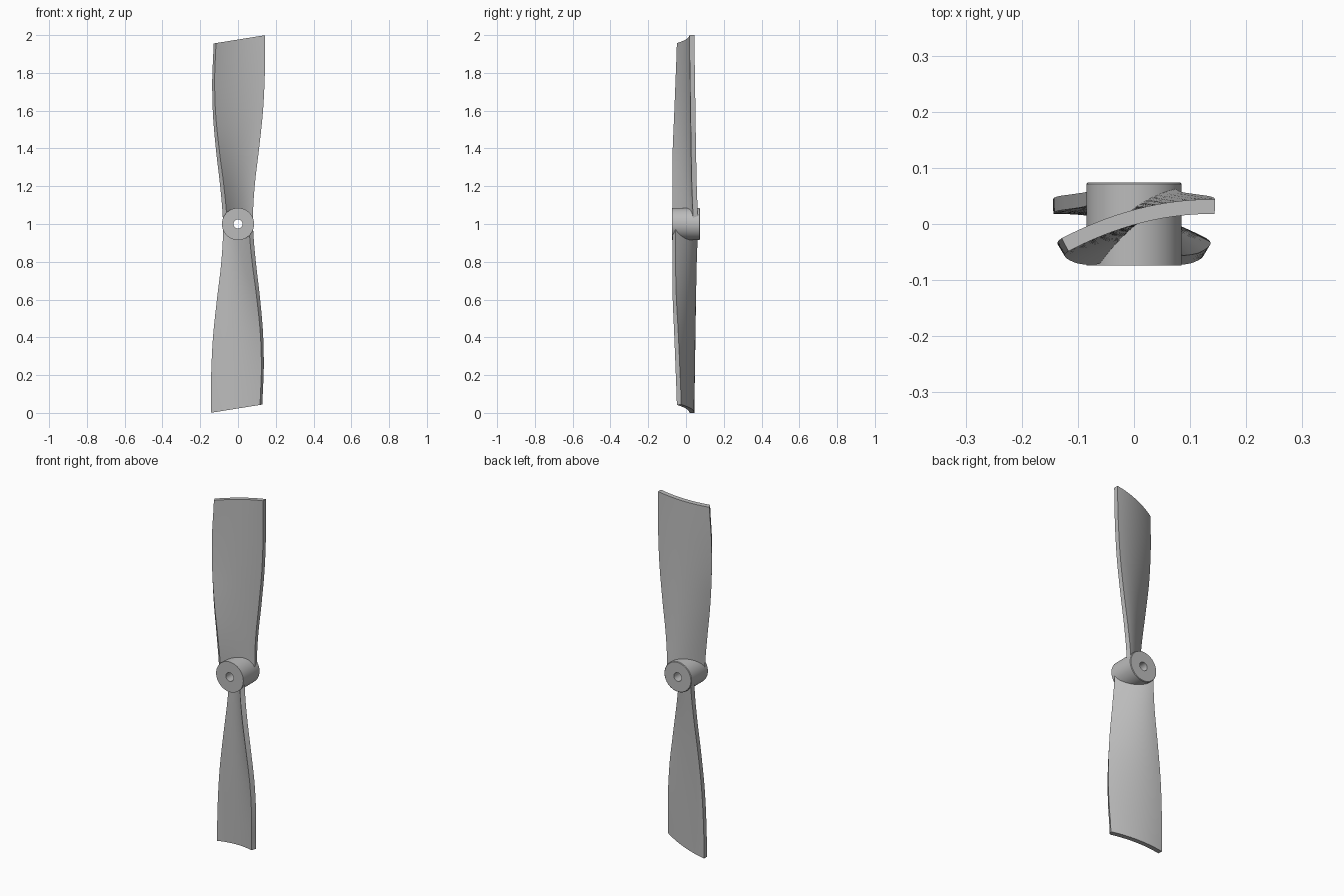
import bpy
import bmesh
import math
from mathutils import Vector, Matrix

cube = bpy.data.objects.get("Cube")
if cube:
    bpy.data.objects.remove(cube, do_unlink=True)

grey = bpy.data.materials.new("plain grey")
grey.use_nodes = True
colour = (0.5, 0.5, 0.5, 1)
grey.diffuse_color = colour
grey.node_tree.nodes["Principled BSDF"].inputs["Base Color"].default_value = colour

CENTRE = Vector((0, 0, 1))
ROOT_Z = 1.03
HALF_THICK = 0.013

# Blade stations: height, leading edge x and y, trailing edge x and y
STATIONS = [
    (1.03, -0.078, -0.072, 0.079, 0.063),
    (1.2, -0.092, -0.073, 0.090, 0.057),
    (1.4, -0.115, -0.070, 0.114, 0.053),
    (1.6, -0.133, -0.061, 0.135, 0.050),
    (1.8, -0.138, -0.053, 0.145, 0.047),
    (2.0, -0.131, -0.046, 0.147, 0.044),
]


def finish(bm, name):
    bmesh.ops.recalc_face_normals(bm, faces=bm.faces)
    mesh = bpy.data.meshes.new(name)
    bm.to_mesh(mesh)
    bm.free()
    obj = bpy.data.objects.new(name, mesh)
    bpy.context.collection.objects.link(obj)
    mesh.materials.append(grey)
    bpy.ops.object.select_all(action="DESELECT")
    obj.select_set(True)
    bpy.context.view_layer.objects.active = obj
    bpy.ops.object.shade_smooth_by_angle(angle=math.radians(30))
    return obj


def station(z):
    """Smoothly interpolate the station table at height z."""
    last = len(STATIONS) - 1
    i = max(k for k in range(last) if STATIONS[k][0] <= z + 1e-6)
    a, b = STATIONS[max(i - 1, 0)], STATIONS[i]
    c, d = STATIONS[i + 1], STATIONS[min(i + 2, last)]
    t = (z - b[0]) / (c[0] - b[0])
    return [q + 0.5 * t * (r - p + t * (2*p - 5*q + 4*r - s + t * (3*(q - r) + s - p)))
            for p, q, r, s in zip(a[1:], b[1:], c[1:], d[1:])]


def section(z, steps):
    """Front and back outlines of the cambered, constant-thickness section."""
    lx, ly, rx, ry = station(z)
    lx, ly, rx, ry = lx + 0.008, ly + 0.009, rx - 0.003, ry - HALF_THICK
    mid = 0.012
    s1, s2 = (mid - ly) / -lx, (ry - mid) / rx
    bend = (s2 - s1) / (rx - lx)
    slope0 = s1 - bend * lx
    front, back = [], []
    for j in range(steps + 1):
        x = lx + (rx - lx) * j / steps
        y = mid + slope0 * x + bend * x * x
        normal = Vector((-(slope0 + 2 * bend * x), 1)).normalized() * HALF_THICK
        front.append(Vector((x, y)) - normal)
        back.append(Vector((x, y)) + normal)
    # Closed outline: along the front, then back again along the rear
    return front + back[::-1]


def make_blade(name, turn, rows=30, steps=14):
    bm = bmesh.new()
    rings = []
    for i in range(rows + 1):
        t = i / rows
        ring = []
        for p in section(ROOT_Z + t * (2 - ROOT_Z), steps):
            tip = 2 - 0.16 * (0.147 - min(p.x, 0.147))
            ring.append(bm.verts.new((p.x, p.y, ROOT_Z + t * (tip - ROOT_Z))))
        rings.append(ring)
    n = len(rings[0])
    for low, high in zip(rings, rings[1:]):
        for j in range(n):
            k = (j + 1) % n
            bm.faces.new((low[j], low[k], high[k], high[j]))
    # Root and tip caps as strips of quads
    for ring in (rings[0], rings[-1]):
        for j in range(steps):
            bm.faces.new((ring[j], ring[j + 1], ring[n - 2 - j], ring[n - 1 - j]))
    bmesh.ops.rotate(bm, verts=bm.verts, cent=CENTRE,
                     matrix=Matrix.Rotation(turn, 3, "Y"))
    return finish(bm, name)


def make_hub():
    """Turned hub with a through bore and a softened rear rim."""
    profile = [(0.024, -0.074), (0.085, -0.074), (0.085, 0.071),
               (0.082, 0.074), (0.024, 0.074)]
    sides = 64
    bm = bmesh.new()
    rings = []
    for i in range(sides):
        a = 2 * math.pi * i / sides
        rings.append([bm.verts.new((r * math.cos(a), y, 1 + r * math.sin(a)))
                      for r, y in profile])
    for i in range(sides):
        a, b = rings[i], rings[(i + 1) % sides]
        for j in range(len(profile)):
            k = (j + 1) % len(profile)
            bm.faces.new((a[j], a[k], b[k], b[j]))
    return finish(bm, "hub")


make_hub()
make_blade("upper_blade", 0)
make_blade("lower_blade", math.pi)
